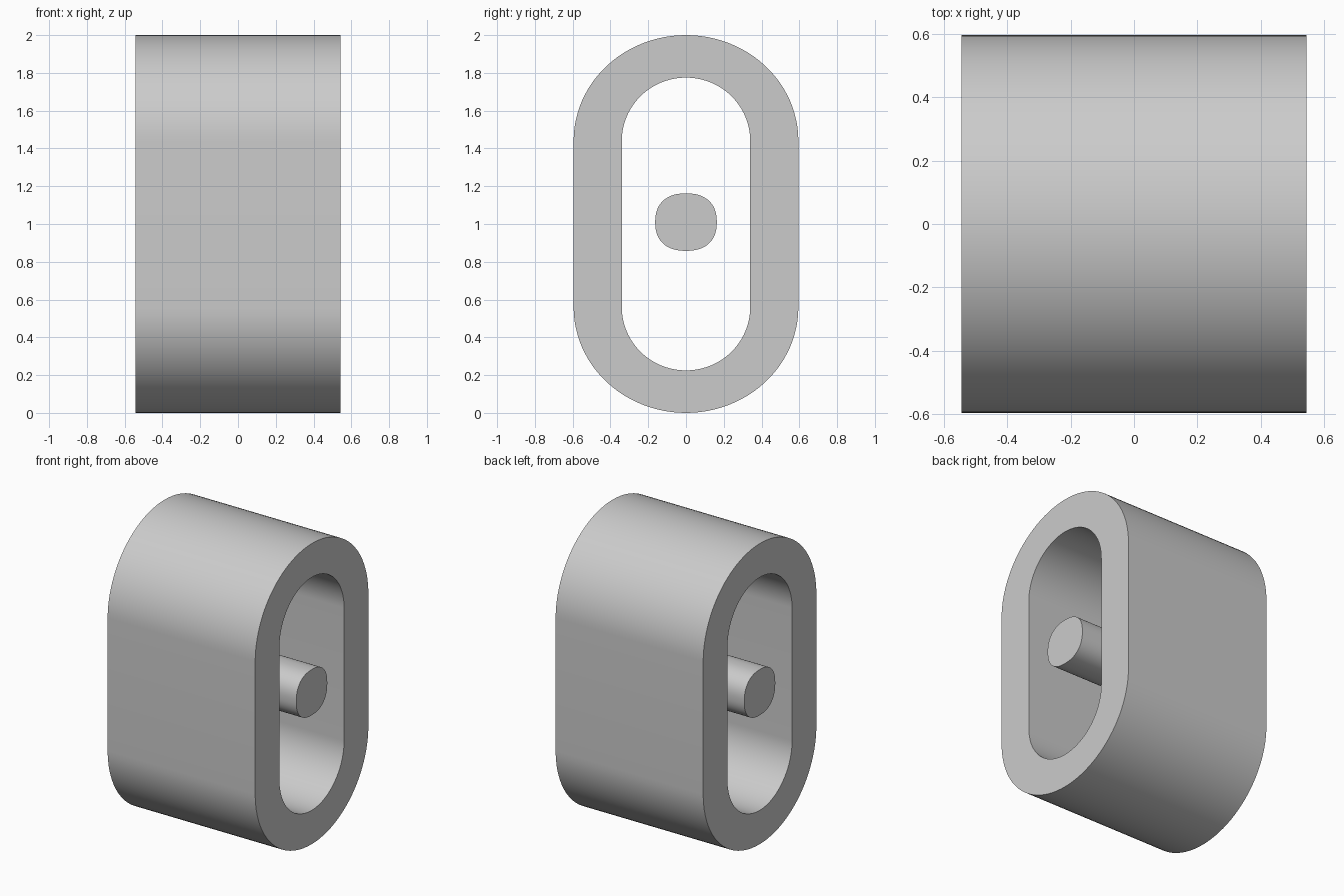
import bpy, bmesh, math

if "Cube" in bpy.data.objects:
    bpy.data.objects.remove(bpy.data.objects["Cube"])

HALF = 0.543   # half length along x
N = 24         # segments per quarter turn

grey = bpy.data.materials.new("light grey")
grey.diffuse_color = (0.6, 0.6, 0.6, 1)
grey.use_nodes = True
grey.node_tree.nodes["Principled BSDF"].inputs["Base Color"].default_value = grey.diffuse_color


def profile(half_y, half_z, straight, zc=1.0, power=2.0):
    """Closed (y, z) outline: straight sides joined by rounded ends."""
    cap = half_z - straight
    pts = []
    for sign, start in ((1, 0), (-1, math.pi)):
        for i in range(2 * N + (1 if straight else 0)):
            a = start + math.pi * i / (2 * N)
            c, s = math.cos(a), math.sin(a)
            y = math.copysign(abs(c) ** (2 / power), c) * half_y
            z = math.copysign(abs(s) ** (2 / power), s) * cap
            pts.append((y, zc + sign * straight + z))
    return pts


def finish(name, bm):
    bmesh.ops.recalc_face_normals(bm, faces=bm.faces)
    mesh = bpy.data.meshes.new(name)
    bm.to_mesh(mesh)
    bm.free()
    mesh.materials.append(grey)
    obj = bpy.data.objects.new(name, mesh)
    bpy.context.collection.objects.link(obj)
    bpy.ops.object.select_all(action='DESELECT')
    obj.select_set(True)
    bpy.context.view_layer.objects.active = obj
    bpy.ops.object.shade_smooth_by_angle(angle=math.radians(30))


def loop(bm, pts, x):
    return [bm.verts.new((x, y, z)) for y, z in pts]


def bridge(bm, a, b):
    for i in range(len(a)):
        j = (i + 1) % len(a)
        bm.faces.new((a[i], a[j], b[j], b[i]))


# Oblong ring: outer wall, end rim, inner wall, end rim
outer = profile(0.595, 1.0, 0.44)
inner = profile(0.34, 0.775, 0.44)
bm = bmesh.new()
loops = [loop(bm, outer, -HALF), loop(bm, outer, HALF),
         loop(bm, inner, HALF), loop(bm, inner, -HALF)]
for k in range(4):
    bridge(bm, loops[k], loops[(k + 1) % 4])
finish("oblong_ring", bm)

# Centre rod with softly squared section, flush with both ends
section = profile(0.163, 0.152, 0, zc=1.01, power=2.35)
bm = bmesh.new()
back, front = loop(bm, section, -HALF), loop(bm, section, HALF)
bridge(bm, back, front)
bm.faces.new(back)
bm.faces.new(front)
finish("centre_rod", bm)
